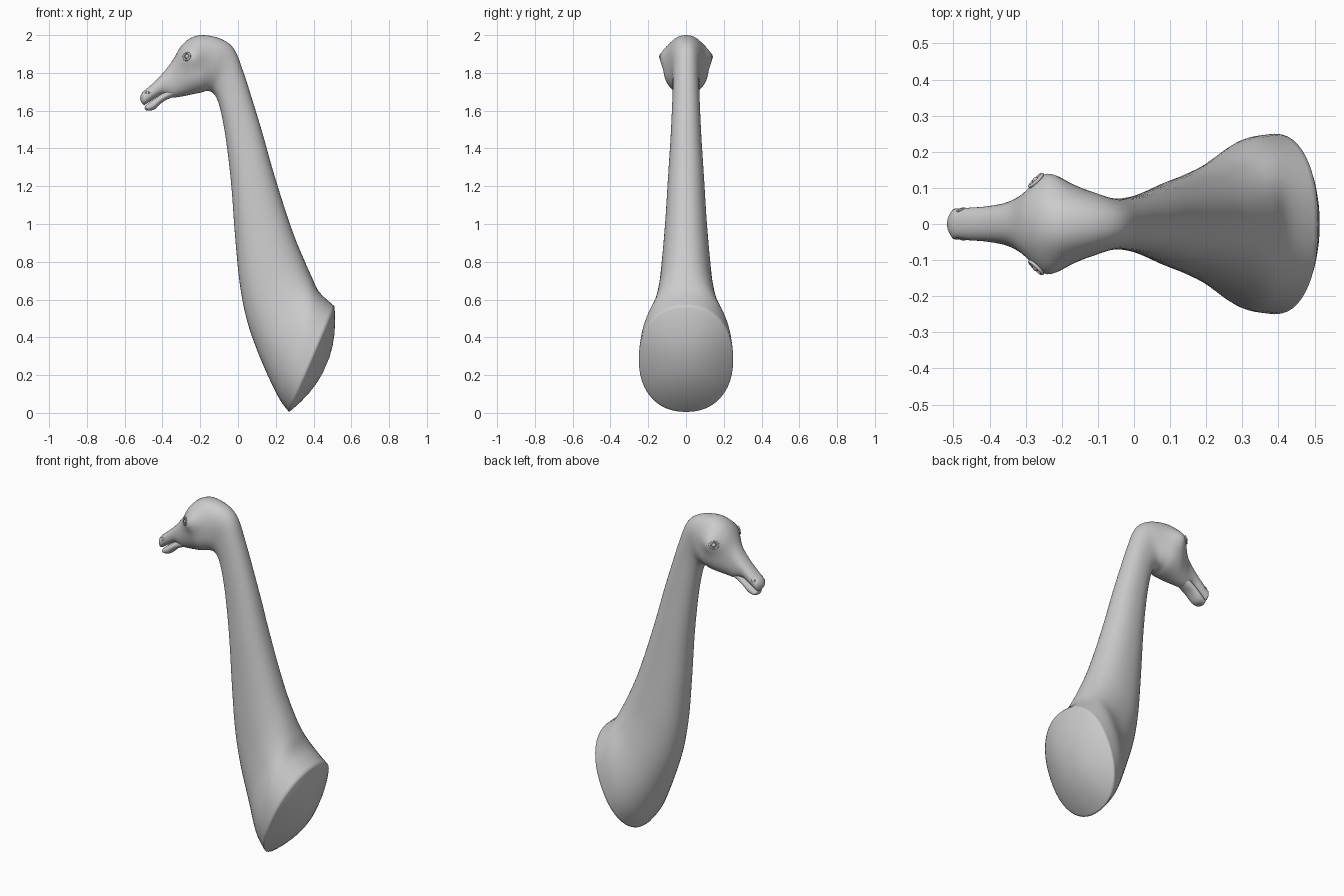
import bpy, bmesh, math
from mathutils import Vector

if "Cube" in bpy.data.objects:
    bpy.data.objects.remove(bpy.data.objects["Cube"])

grey = bpy.data.materials.new("plain grey")
grey.use_nodes = True
colour = (0.6, 0.6, 0.6, 1)
grey.diffuse_color = colour
grey.node_tree.nodes["Principled BSDF"].inputs["Base Color"].default_value = colour

SIDES = 48


def catmull(p0, p1, p2, p3, t):
    return [0.5 * (2 * b + (c - a) * t + (2 * a - 5 * b + 4 * c - d) * t * t
                   + (3 * b - a - 3 * c + d) * t ** 3)
            for a, b, c, d in zip(p0, p1, p2, p3)]


def smooth_rows(rows, steps):
    out = []
    for i in range(len(rows) - 1):
        ctrl = [rows[max(0, min(len(rows) - 1, i + k))] for k in (-1, 0, 1, 2)]
        out += [catmull(*ctrl, s / steps) for s in range(steps)]
    return out + [rows[-1]]


def ring_points(row, scale=1.0, offset=Vector()):
    """Rounded section between an underside and a topside point, with a half width."""
    ax, az, bx, bz, w = row
    low, high = Vector((ax, 0, az)), Vector((bx, 0, bz))
    mid, half = (low + high) / 2, (high - low) / 2
    pts = []
    for i in range(SIDES):
        a = math.tau * i / SIDES
        c, s = math.cos(a), math.sin(a)
        c, s = (math.copysign(abs(v) ** 0.9, v) for v in (c, s))
        pts.append(mid + offset + scale * (half * c + Vector((0, w * s, 0))))
    return pts


def loft(name, rows, steps=5, start_dome=0.0, end_dome=0.0):
    rows = smooth_rows(rows, steps)
    first, last = rows[0], rows[-1]
    rings = [ring_points(r) for r in rows]

    def dome(row, height, sign):
        ax, az, bx, bz, _ = row
        normal = Vector((bz - az, 0, ax - bx)).normalized() * sign
        return [ring_points(row, s, normal * height * (1 - s * s))
                for s in (0.97, 0.9, 0.75, 0.55, 0.35, 0.15)]

    rings = dome(first, start_dome, 1)[::-1] + rings + dome(last, end_dome, -1)
    bm = bmesh.new()
    loops = [[bm.verts.new(p) for p in ring] for ring in rings]
    for one, two in zip(loops, loops[1:]):
        for i in range(SIDES):
            j = (i + 1) % SIDES
            bm.faces.new((one[i], one[j], two[j], two[i]))
    bm.faces.new(loops[0])
    bm.faces.new(loops[-1][::-1])
    bmesh.ops.recalc_face_normals(bm, faces=bm.faces)
    mesh = bpy.data.meshes.new(name)
    bm.to_mesh(mesh)
    bm.free()
    obj = bpy.data.objects.new(name, mesh)
    bpy.context.collection.objects.link(obj)
    finish(obj)
    return obj


def finish(obj):
    obj.data.materials.append(grey)
    obj.data.polygons.foreach_set("use_smooth", [True] * len(obj.data.polygons))


# Neck, skull and upper jaw: underside x, z, topside x, z, half width
body = loft("neck_and_head", [
    (.27, .005, .51, .565, .25), (.21, .09, .43, .64, .235),
    (.12, .285, .39, .72, .178), (.05, .48, .35, .81, .145),
    (.01, .68, .30, .93, .127), (-.015, .93, .245, 1.09, .11),
    (-.035, 1.2, .18, 1.3, .095), (-.06, 1.42, .13, 1.48, .082),
    (-.085, 1.57, .075, 1.66, .074), (-.11, 1.66, .03, 1.8, .07),
    (-.135, 1.695, -.02, 1.925, .073), (-.165, 1.704, -.09, 1.98, .09),
    (-.20, 1.695, -.185, 2.0, .106), (-.25, 1.685, -.25, 1.985, .104),
    (-.30, 1.675, -.302, 1.94, .083), (-.35, 1.67, -.35, 1.86, .06),
    (-.402, 1.685, -.41, 1.785, .049), (-.45, 1.66, -.465, 1.732, .045),
    (-.497, 1.628, -.503, 1.70, .042),
], start_dome=.085, end_dome=.018)

# Cheek and brow swellings
for v in body.data.vertices:
    side = math.copysign(min(1, abs(v.co.y) / .05), v.co.y)
    for x, z, radius, push in ((-.245, 1.89, .042, .036), (-.2, 1.76, .06, .014)):
        d2 = (v.co.x - x) ** 2 + (v.co.z - z) ** 2
        v.co.y += side * push * math.exp(-d2 / (2 * radius ** 2))
body.data.update()

# Lower jaw
loft("lower_jaw", [
    (-.32, 1.68, -.33, 1.75, .04), (-.39, 1.652, -.41, 1.686, .044),
    (-.44, 1.608, -.46, 1.651, .042), (-.472, 1.60, -.492, 1.625, .035),
], end_dome=.012)


def surface_spot(x, z, side):
    near = [v for v in body.data.vertices if v.co.y * side > 0]
    v = min(near, key=lambda v: (v.co.x - x) ** 2 + (v.co.z - z) ** 2)
    return v.co.copy(), v.normal.copy()


def ring_rim(name, spot, normal, major, minor, stretch):
    bpy.ops.mesh.primitive_torus_add(major_radius=major, minor_radius=minor,
                                     major_segments=28, minor_segments=8, location=spot)
    obj = bpy.context.object
    obj.name = name
    obj.rotation_euler = normal.to_track_quat("Z", "Y").to_euler()
    obj.scale = (stretch, 1, 1)
    finish(obj)


# Eyes with lids, and nostrils
for label, side in (("left", -1), ("right", 1)):
    spot, normal = surface_spot(-.27, 1.88, side)
    ring_rim(label + "_eyelid", spot, normal, .019, .005, 1.2)
    bpy.ops.mesh.primitive_uv_sphere_add(segments=20, ring_count=12, radius=.012,
                                         location=spot - normal * .003)
    eye = bpy.context.object
    eye.name = label + "_eye"
    finish(eye)
    spot, normal = surface_spot(-.482, 1.695, side)
    ring_rim(label + "_nostril", spot - normal * .001, normal, .007, .002, 1.5)
